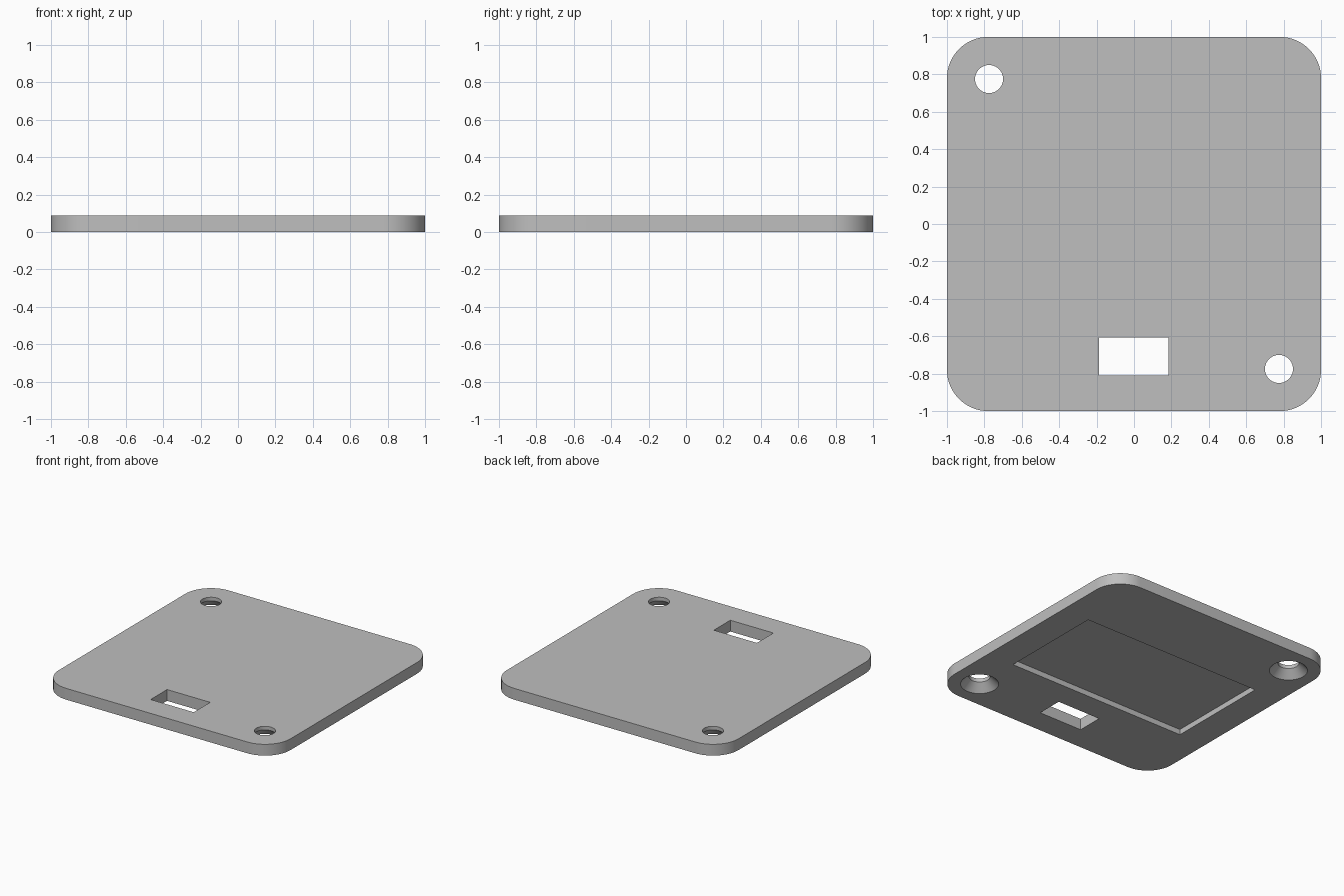
import bpy, bmesh, math

if "Cube" in bpy.data.objects:
    bpy.data.objects.remove(bpy.data.objects["Cube"], do_unlink=True)

THICK = 0.088
CORNER = 0.22
HOLE_AT = 0.775

grey = bpy.data.materials.new("plain_grey")
grey.use_nodes = True
colour = (0.52, 0.52, 0.52, 1)
grey.diffuse_color = colour
grey.node_tree.nodes["Principled BSDF"].inputs["Base Color"].default_value = colour


def add_object(name, bm):
    bmesh.ops.recalc_face_normals(bm, faces=bm.faces)
    mesh = bpy.data.meshes.new(name)
    bm.to_mesh(mesh)
    bm.free()
    mesh.materials.append(grey)
    obj = bpy.data.objects.new(name, mesh)
    bpy.context.collection.objects.link(obj)
    return obj


def box(name, x0, x1, y0, y1, z0, z1):
    bm = bmesh.new()
    bmesh.ops.create_cube(bm, size=1)
    for v in bm.verts:
        v.co = (x0 + (v.co.x + 0.5) * (x1 - x0),
                y0 + (v.co.y + 0.5) * (y1 - y0),
                z0 + (v.co.z + 0.5) * (z1 - z0))
    return add_object(name, bm)


def turned(name, x, y, profile, sides=48):
    """Closed solid of revolution from (radius, height) pairs."""
    bm = bmesh.new()
    rings = []
    for r, z in profile:
        angles = [2 * math.pi * i / sides for i in range(sides)]
        rings.append([bm.verts.new((x + r * math.cos(a), y + r * math.sin(a), z)) for a in angles])
    for low, high in zip(rings, rings[1:]):
        for i in range(sides):
            j = (i + 1) % sides
            bm.faces.new((low[i], low[j], high[j], high[i]))
    bm.faces.new(rings[0])
    bm.faces.new(rings[-1])
    return add_object(name, bm)


# Square plate with rounded corners
plate = box("base_plate", -1, 1, -1, 1, 0, THICK)
bm = bmesh.new()
bm.from_mesh(plate.data)
uprights = [e for e in bm.edges if abs(e.verts[0].co.z - e.verts[1].co.z) > THICK / 2]
bmesh.ops.bevel(bm, geom=uprights, offset=CORNER, segments=16, profile=0.5, affect='EDGES')
bm.to_mesh(plate.data)
bm.free()

# Cutters: cable slot, shallow pocket underneath, two countersunk screw holes
cutters = [
    box("slot_cutter", -0.187, 0.185, -0.81, -0.607, -0.1, 0.2),
    box("pocket_cutter", -0.77, 0.77, -0.413, 0.413, -0.1, 0.042),
]
countersink = [(0.155, -0.02), (0.075, 0.06), (0.075, 0.2)]
for side in (-1, 1):
    cutters.append(turned("screw_hole_cutter", side * HOLE_AT, -side * HOLE_AT, countersink))

bpy.context.view_layer.objects.active = plate
for cutter in cutters:
    cutter.hide_render = True
    mod = plate.modifiers.new("cut", 'BOOLEAN')
    mod.operation = 'DIFFERENCE'
    mod.solver = 'EXACT'
    mod.object = cutter
    bpy.ops.object.modifier_apply(modifier=mod.name)
    bpy.data.objects.remove(cutter, do_unlink=True)

# Smooth round walls, sharp rims
for obj in bpy.context.selected_objects:
    obj.select_set(False)
plate.select_set(True)
bpy.ops.object.shade_smooth_by_angle(angle=math.radians(30))
